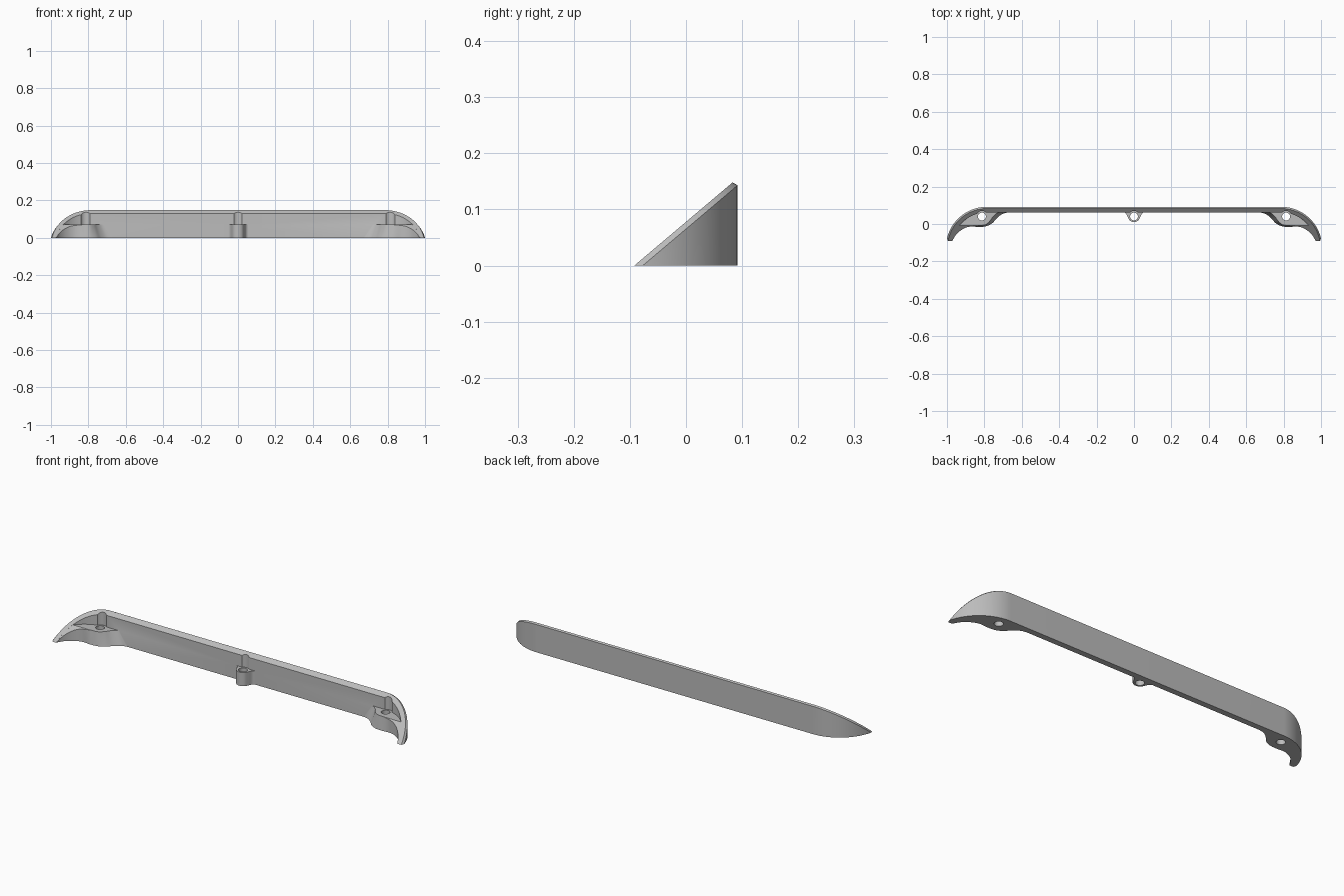
import bpy, bmesh, math
from mathutils import Vector

cube = bpy.data.objects.get("Cube")
if cube:
    bpy.data.objects.remove(cube, do_unlink=True)

grey = bpy.data.materials.new("plain grey")
grey.use_nodes = True
grey.diffuse_color = (0.5, 0.5, 0.5, 1)
grey.node_tree.nodes["Principled BSDF"].inputs["Base Color"].default_value = (0.5, 0.5, 0.5, 1)

BACK, RADIUS, BEND_X = 0.092, 0.22, 0.786
BEND_Y = BACK - RADIUS
SLOPE = 0.846
SHELF, HOLE_Y, END_X = 0.07, 0.04, 0.813


def rim_z(y):
    return SLOPE * (y + 0.092)


def outline(inset, steps=28):
    """Plan path of the wall, right tip to left tip, moved inward by inset."""
    r = RADIUS - inset
    half = [(BEND_X + r * math.cos(a), BEND_Y + r * math.sin(a))
            for a in (math.pi / 2 * i / steps for i in range(steps + 1))]
    return half + [(-x, y) for x, y in reversed(half)]


def finish(bm, name):
    bmesh.ops.recalc_face_normals(bm, faces=bm.faces)
    mesh = bpy.data.meshes.new(name)
    bm.to_mesh(mesh)
    bm.free()
    mesh.materials.append(grey)
    ob = bpy.data.objects.new(name, mesh)
    bpy.context.collection.objects.link(ob)
    return ob


def slice_off(bm, point, normal):
    """Remove what lies on the normal side of a plane and cap the cut."""
    geom = bm.verts[:] + bm.edges[:] + bm.faces[:]
    cut = bmesh.ops.bisect_plane(bm, geom=geom, plane_co=point, plane_no=normal,
                                 clear_outer=True, dist=1e-6)["geom_cut"]
    edges = [e for e in cut if isinstance(e, bmesh.types.BMEdge)]
    bmesh.ops.holes_fill(bm, edges=edges, sides=0)


def wall():
    """Curved wall with a sloping, chamfered rim."""
    bm = bmesh.new()
    rails = []
    for inset, drop in ((0, None), (0, 0.0127), (0.009, 0), (0.03, 0), (0.03, None)):
        rails.append([bm.verts.new((x, y, -0.1 if drop is None else rim_z(y) - drop))
                      for x, y in outline(inset)])
    for a, b in zip(rails, rails[1:] + rails[:1]):
        for i in range(len(a) - 1):
            bm.faces.new((a[i], a[i + 1], b[i + 1], b[i]))
    for end in (0, -1):
        bm.faces.new([r[end] for r in rails])
    slice_off(bm, (0, 0, 0), (0, 0, -1))
    return finish(bm, "curved_wall")


def smooth_line(points, steps=5):
    """Catmull-Rom curve through plan points."""
    p = [Vector(q) for q in points]
    p = [2 * p[0] - p[1]] + p + [2 * p[-1] - p[-2]]
    out = []
    for a, b, c, d in zip(p, p[1:], p[2:], p[3:]):
        for i in range(steps):
            t = i / steps
            out.append(0.5 * (2 * b + (c - a) * t + (2 * a - 5 * b + 4 * c - d) * t * t
                              + (3 * b - a - 3 * c + d) * t ** 3))
    return out + [p[-2]]


def lug(name, low, high, back, side=1):
    """Shelf between a lower and an upper front edge, closed along the wall."""
    bm = bmesh.new()
    rings = [[bm.verts.new((side * x, y, z)) for x, y in smooth_line(edge) + back]
             for edge, z in ((low, 0), (high, SHELF))]
    n = len(rings[0])
    for i in range(n):
        j = (i + 1) % n
        bm.faces.new((rings[0][i], rings[0][j], rings[1][j], rings[1][i]))
    for ring in rings:
        bm.faces.new(ring)
    bmesh.ops.triangulate(bm, faces=[f for f in bm.faces if len(f.verts) == 4])
    slice_off(bm, (0, -0.092, -0.0006), (0, -SLOPE, 1))
    return finish(bm, name)


def cylinder(name, x, radius, bottom, top):
    bm = bmesh.new()
    bmesh.ops.create_cone(bm, cap_ends=True, segments=40, radius1=radius,
                          radius2=radius, depth=top - bottom)
    bmesh.ops.translate(bm, verts=bm.verts, vec=(x, HOLE_Y, (top + bottom) / 2))
    return finish(bm, name)


def combine(target, other, operation):
    other.hide_render = True
    mod = target.modifiers.new(operation.lower(), "BOOLEAN")
    mod.operation, mod.object, mod.solver = operation, other, "EXACT"
    bpy.context.view_layer.objects.active = target
    bpy.ops.object.modifier_apply(modifier=mod.name)
    bpy.data.objects.remove(other, do_unlink=True)


body = wall()

# End lugs, flared at the foot and running out to the tips
end_low = [(0.66, 0.064), (0.70, 0.055), (0.73, 0.034), (0.757, 0.005), (0.79, -0.012),
           (0.83, -0.016), (0.87, -0.013), (0.90, -0.02), (0.93, -0.037),
           (0.955, -0.062), (0.972, -0.092)]
end_high = [(0.715, 0.064), (0.735, 0.056), (0.755, 0.038), (0.772, 0.014), (0.795, -0.004),
            (0.83, -0.008)] + end_low[6:]
middle = [p for p in outline(0.012) if p[0] > 0.7 and p[1] > -0.09]
end_back = middle + [(0.66, 0.08)]
for label, side in (("left", 1), ("right", -1)):
    combine(body, lug(label + "_end_lug", end_low, end_high, end_back, side), "UNION")

# Centre lug, a rounded boss blending into the wall
half = [(0.055, 0.064), (0.042, 0.055), (0.033, 0.036), (0.022, 0.018)]
boss = half + [(0, 0.01)] + [(-x, y) for x, y in reversed(half)]
combine(body, lug("centre_lug", boss, boss, [(-0.055, 0.08), (0.055, 0.08)]), "UNION")

# Screw holes, with a clearance groove in the wall above each
for x in (-END_X, 0, END_X):
    combine(body, cylinder("groove_cutter", x, 0.03, SHELF, 0.3), "DIFFERENCE")
    combine(body, cylinder("hole_cutter", x, 0.021, -0.1, 0.2), "DIFFERENCE")

body.name = "curved_trim_bracket"
bpy.ops.object.select_all(action="DESELECT")
body.select_set(True)
bpy.context.view_layer.objects.active = body
bpy.ops.object.shade_smooth_by_angle(angle=math.radians(25))
